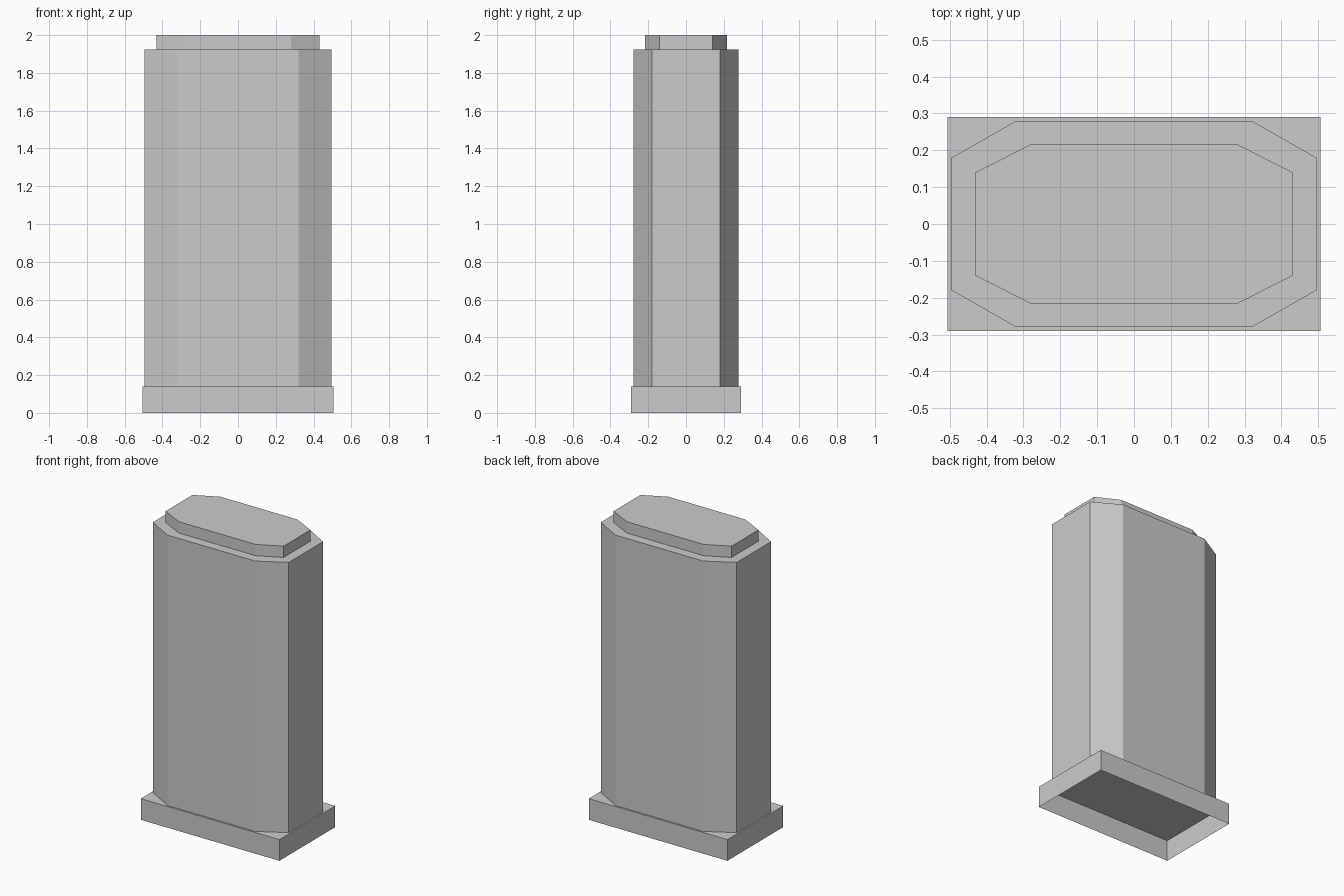
import bpy, bmesh

if "Cube" in bpy.data.objects:
    bpy.data.objects.remove(bpy.data.objects["Cube"])


def octagon(x_outer, y_corner, x_corner, y_outer):
    """Rectangle outline with chamfered corners, counter-clockwise."""
    quarter = [(x_outer, y_corner), (x_corner, y_outer)]
    half = quarter + [(-x, y) for x, y in reversed(quarter)]
    return half + [(-x, -y) for x, y in half]


def open_prism(name, outline, z_bottom, z_top):
    """Flat-shaded extruded outline with a lid and an open underside."""
    bm = bmesh.new()
    low = [bm.verts.new((x, y, z_bottom)) for x, y in outline]
    high = [bm.verts.new((x, y, z_top)) for x, y in outline]
    n = len(outline)
    for i in range(n):
        j = (i + 1) % n
        bm.faces.new((low[i], low[j], high[j], high[i]))
    bm.faces.new(high)
    mesh = bpy.data.meshes.new(name)
    bm.to_mesh(mesh)
    bm.free()
    obj = bpy.data.objects.new(name, mesh)
    bpy.context.collection.objects.link(obj)
    return obj


# Rectangular plinth, hollow from below
bx, by = 0.506, 0.291
open_prism("base_plinth", [(bx, -by), (bx, by), (-bx, by), (-bx, -by)], 0.0, 0.14)

# Tall chamfered body
open_prism("body", octagon(0.496, 0.179, 0.321, 0.279), 0.14, 1.925)

# Smaller chamfered cap
open_prism("top_cap", octagon(0.431, 0.14, 0.28, 0.216), 1.925, 2.0)
